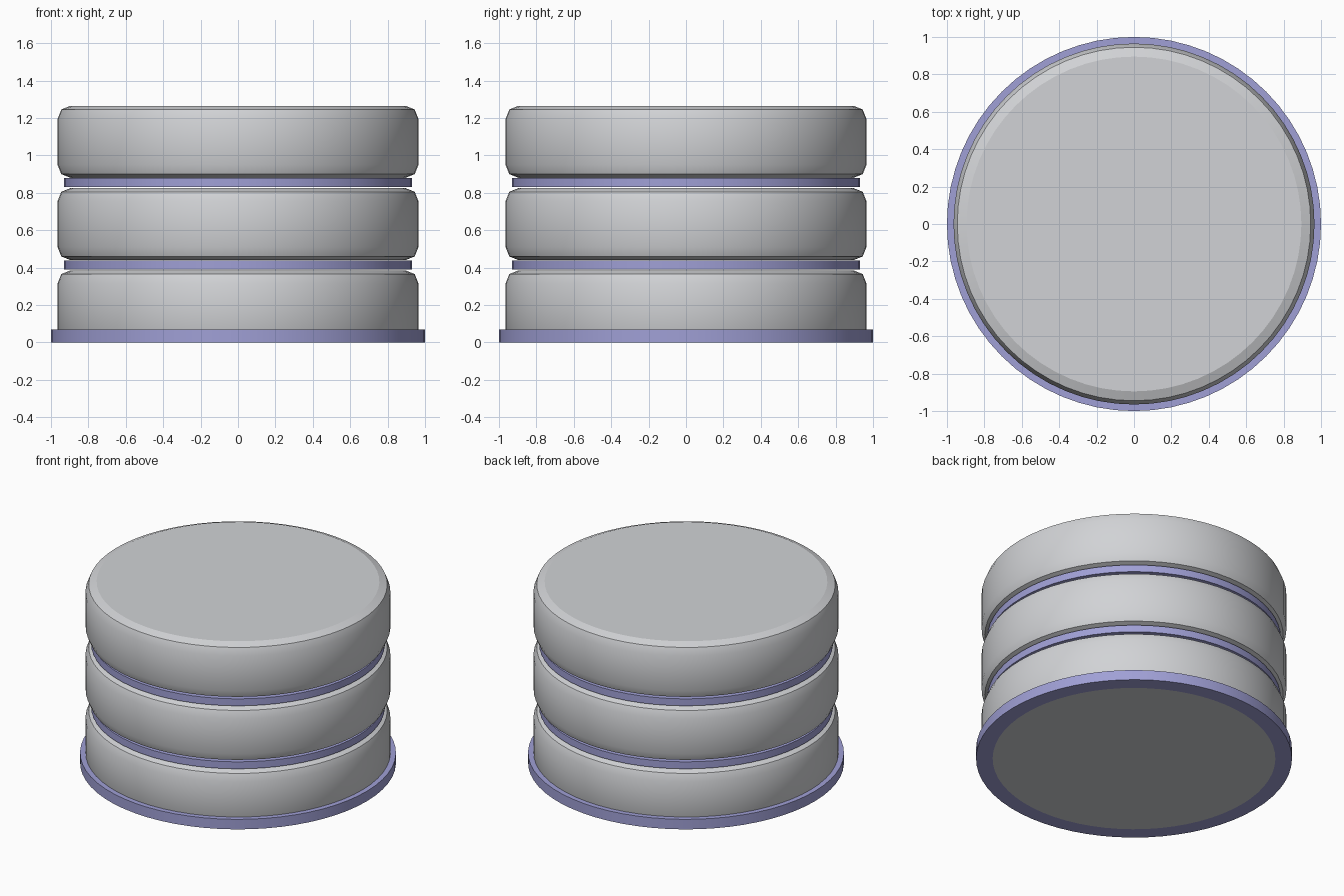
import bpy, bmesh, math

if "Cube" in bpy.data.objects:
    bpy.data.objects.remove(bpy.data.objects["Cube"])

SEGMENTS = 64


def make_material(name, rgb):
    mat = bpy.data.materials.new(name)
    mat.diffuse_color = (*rgb, 1.0)
    mat.use_nodes = True
    mat.node_tree.nodes["Principled BSDF"].inputs["Base Color"].default_value = mat.diffuse_color
    return mat


def lathe(name, profile, mat, ring=False):
    """Revolve (radius, z) points, listed bottom to top, about z.
    A ring closes the profile on itself; otherwise both ends are capped."""
    bm = bmesh.new()
    loops = []
    for r, z in profile:
        loops.append([bm.verts.new((r * math.cos(2 * math.pi * i / SEGMENTS),
                                    r * math.sin(2 * math.pi * i / SEGMENTS), z))
                      for i in range(SEGMENTS)])
    pairs = list(zip(loops, loops[1:]))
    if ring:
        pairs.append((loops[-1], loops[0]))
    for low, high in pairs:
        for i in range(SEGMENTS):
            j = (i + 1) % SEGMENTS
            bm.faces.new((low[i], low[j], high[j], high[i]))
    if not ring:
        bm.faces.new(loops[0][::-1])
        bm.faces.new(loops[-1])
    bmesh.ops.recalc_face_normals(bm, faces=bm.faces[:])
    mesh = bpy.data.meshes.new(name)
    bm.to_mesh(mesh)
    bm.free()
    mesh.materials.append(mat)
    obj = bpy.data.objects.new(name, mesh)
    bpy.context.collection.objects.link(obj)

    # Smooth walls, crisp rims and flat caps
    bpy.ops.object.select_all(action='DESELECT')
    obj.select_set(True)
    bpy.context.view_layer.objects.active = obj
    bpy.ops.object.shade_smooth_by_angle(angle=math.radians(30))
    for poly in obj.data.polygons:
        if abs(poly.normal.z) > 0.99:
            poly.use_smooth = False
    return obj


grey = make_material("light_grey", (0.64, 0.65, 0.67))
violet = make_material("soft_violet", (0.35, 0.35, 0.67))

# Three stacked drums with softened rims
HEIGHT = 0.385
STEP = 0.44
rim = [(0.895, 0.0), (0.945, 0.02), (0.965, 0.07)]
drum_profile = rim + [(r, HEIGHT - z) for r, z in reversed(rim)]
for k, label in enumerate(("lower", "middle", "upper")):
    lathe(label + "_drum", [(r, z + k * STEP) for r, z in drum_profile], grey)

# Thin spacer discs between the drums
for k, label in enumerate(("lower", "upper")):
    top = (k + 1) * STEP
    lathe(label + "_spacer", [(0.93, top - 0.05), (0.93, top - 0.001)], violet)

# Base collar around the foot of the lower drum
lathe("base_collar", [(0.895, 0.0), (1.0, 0.0), (1.0, 0.07), (0.895, 0.07)],
      violet, ring=True)
